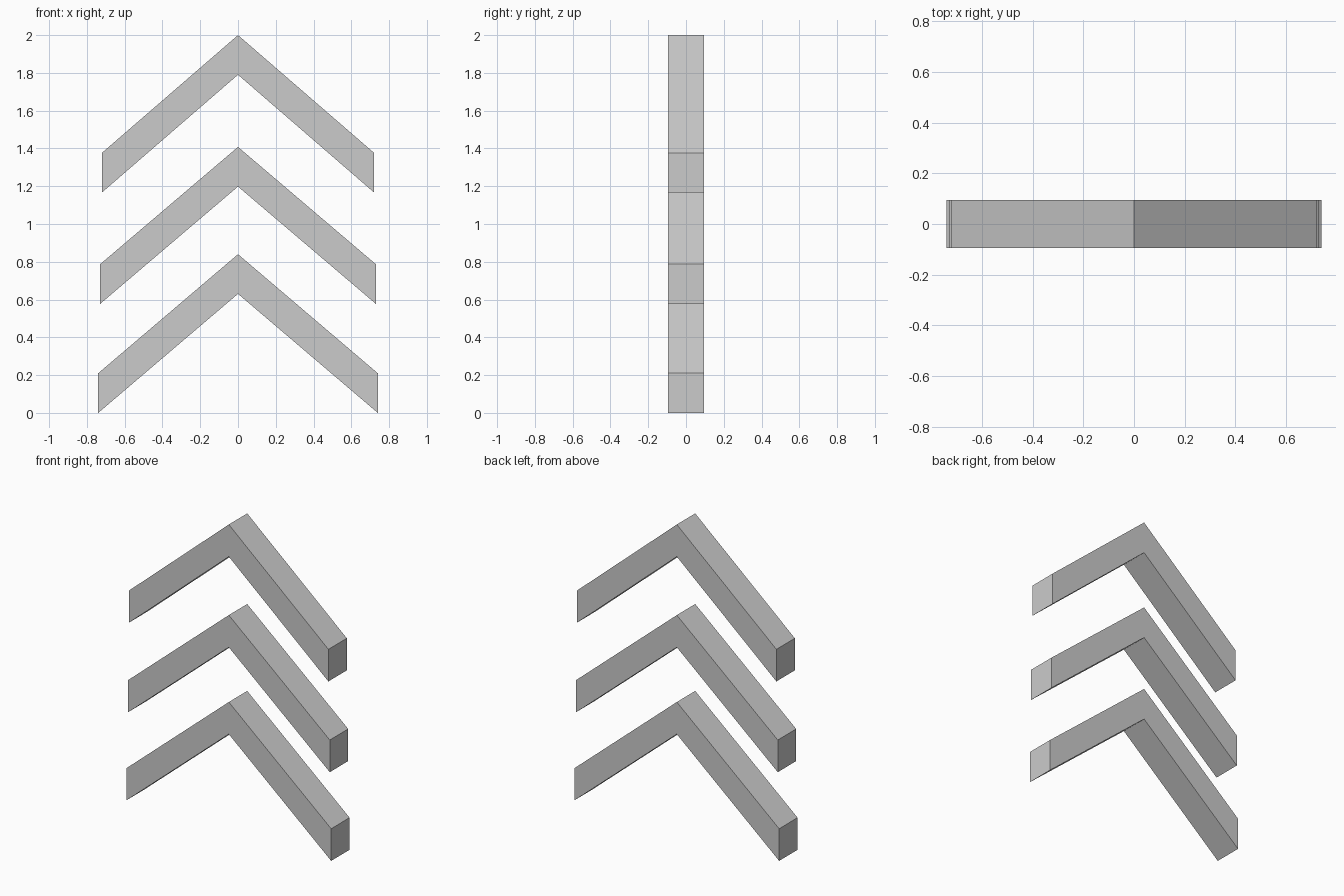
import bpy, bmesh

if "Cube" in bpy.data.objects:
    bpy.data.objects.remove(bpy.data.objects["Cube"])

HALF_DEPTH = 0.095
BAND = 0.21


def chevron(name, apex, half_width, shoulder):
    """Extruded V-shaped bar pointing up, with vertical ends."""
    profile = [
        (0, apex), (-half_width, shoulder), (-half_width, shoulder - BAND),
        (0, apex - BAND), (half_width, shoulder - BAND), (half_width, shoulder),
    ]
    bm = bmesh.new()
    face = bm.faces.new([bm.verts.new((x, -HALF_DEPTH, z)) for x, z in profile])
    result = bmesh.ops.extrude_face_region(bm, geom=[face])
    back = [v for v in result["geom"] if isinstance(v, bmesh.types.BMVert)]
    bmesh.ops.translate(bm, verts=back, vec=(0, 2 * HALF_DEPTH, 0))
    bmesh.ops.recalc_face_normals(bm, faces=bm.faces)
    mesh = bpy.data.meshes.new(name)
    bm.to_mesh(mesh)
    bm.free()
    obj = bpy.data.objects.new(name, mesh)
    bpy.context.collection.objects.link(obj)
    return obj


# Three stacked chevrons, slightly wider towards the bottom
chevron("upper_chevron", 2.0, 0.72, 1.377)
chevron("middle_chevron", 1.408, 0.73, 0.787)
chevron("lower_chevron", 0.84, 0.74, 0.21)
